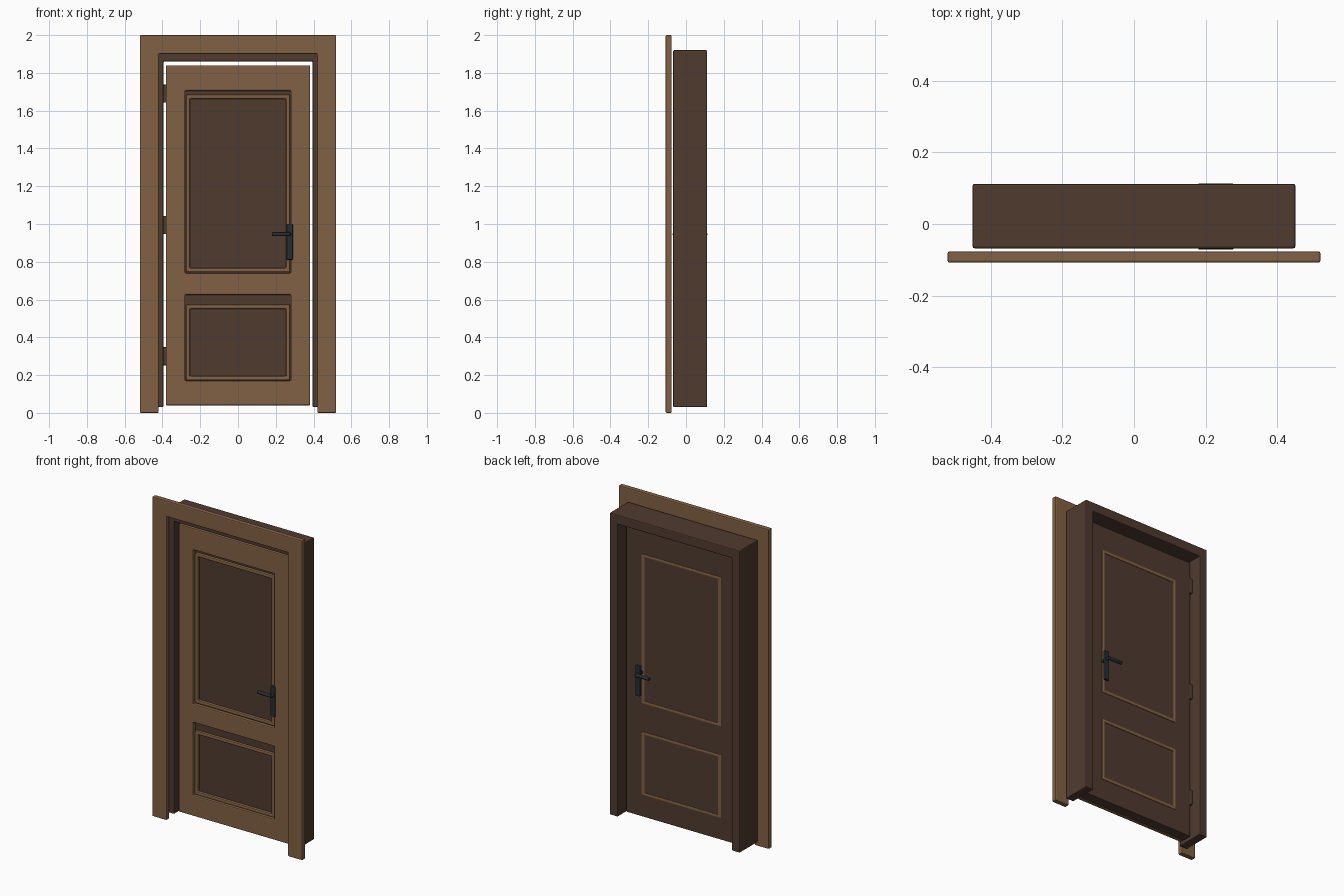
import bpy, bmesh, math
from mathutils import Vector

if "Cube" in bpy.data.objects:
    bpy.data.objects.remove(bpy.data.objects["Cube"])


def material(name, rgb):
    m = bpy.data.materials.new(name)
    m.diffuse_color = (*rgb, 1)
    m.use_nodes = True
    m.node_tree.nodes["Principled BSDF"].inputs["Base Color"].default_value = m.diffuse_color
    return m


LIGHT = material("light_wood", (0.222, 0.121, 0.058))
DARK = material("dark_wood", (0.080, 0.044, 0.028))
METAL = material("dark_metal", (0.018, 0.028, 0.032))


def finish(name, bm, mat, bevel=0.0):
    bmesh.ops.recalc_face_normals(bm, faces=bm.faces)
    me = bpy.data.meshes.new(name)
    bm.to_mesh(me)
    bm.free()
    ob = bpy.data.objects.new(name, me)
    bpy.context.collection.objects.link(ob)
    me.materials.append(mat)
    if bevel:
        b = ob.modifiers.new("bevel", 'BEVEL')
        b.width, b.segments, b.limit_method = bevel, 2, 'ANGLE'
    return ob


def plate(name, xs, zs, y0, y1, mat, holes=(), bevel=0.0):
    """Upright board on an x/z grid, with some grid cells left open."""
    bm = bmesh.new()
    v = [[bm.verts.new((x, y0, z)) for z in zs] for x in xs]
    for i in range(len(xs) - 1):
        for k in range(len(zs) - 1):
            if (i, k) not in holes:
                bm.faces.new((v[i][k], v[i + 1][k], v[i + 1][k + 1], v[i][k + 1]))
    bmesh.ops.delete(bm, geom=[p for p in bm.verts if not p.link_faces], context='VERTS')
    bmesh.ops.recalc_face_normals(bm, faces=bm.faces)
    ext = bmesh.ops.extrude_face_region(bm, geom=bm.faces[:], use_keep_orig=True)
    for p in ext["geom"]:
        if isinstance(p, bmesh.types.BMVert):
            p.co.y = y1
    return finish(name, bm, mat, bevel)


def rod(name, a, b, r, mat):
    a, b = Vector(a), Vector(b)
    bm = bmesh.new()
    bmesh.ops.create_cone(bm, cap_ends=True, segments=16, radius1=r, radius2=r,
                          depth=(b - a).length)
    bm.transform((b - a).to_track_quat('Z', 'Y').to_matrix().to_4x4())
    bmesh.ops.translate(bm, verts=bm.verts, vec=(a + b) / 2)
    for f in bm.faces:
        f.smooth = len(f.verts) == 4
    return finish(name, bm, mat, 0.002)


# Front casing and the deep jamb behind it (both open at the bottom)
plate("front_casing", (-0.52, -0.42, 0.42, 0.52), (0, 1.90, 2.0),
      -0.108, -0.076, LIGHT, {(1, 0)}, 0.006)
plate("door_jamb", (-0.45, -0.395, 0.395, 0.45), (0.03, 1.86, 1.92),
      -0.068, 0.112, DARK, {(1, 0)}, 0.006)

# Door leaf: dark core with a light front frame around two recesses
plate("door_core", (-0.382, 0.382), (0.04, 1.84), -0.018, 0.045, DARK, bevel=0.004)
plate("door_front_frame", (-0.382, -0.28, 0.28, 0.382), (0.04, 0.17, 0.625, 0.74, 1.705, 1.84),
      -0.043, -0.017, LIGHT, {(1, 1), (1, 3)}, 0.006)

# Panel mouldings, showing on both sides of the leaf
for label, z0, z1 in (("lower", 0.172, 0.573), ("upper", 0.745, 1.685)):
    w = 0.022
    plate(label + "_panel_moulding", (-0.276, -0.276 + w, 0.276 - w, 0.276),
          (z0, z0 + w, z1 - w, z1), -0.034, 0.049, LIGHT, {(1, 1)}, 0.007)

# Hinges hidden in the gap on the left side
for i, z in enumerate((0.30, 0.995, 1.69)):
    plate(f"hinge_{i + 1}", (-0.398, -0.377), (z - 0.048, z + 0.048),
          -0.01, 0.046, DARK, bevel=0.003)

# Handles on both sides, mirrored about the handle's centre plane
for side, s in (("front", -1), ("back", 1)):
    mid = 0.021
    y = mid + s * 0.082
    plate(side + "_handle_plate", (0.257, 0.29), (0.81, 1.0),
          *sorted((mid + s * 0.05, mid + s * 0.068)), METAL, bevel=0.004)
    rod(side + "_handle_spindle", (0.272, mid, 0.946), (0.272, y + s * 0.008, 0.946), 0.01, METAL)
    rod(side + "_handle_lever", (0.277, y, 0.946), (0.18, y, 0.946), 0.0105, METAL)
